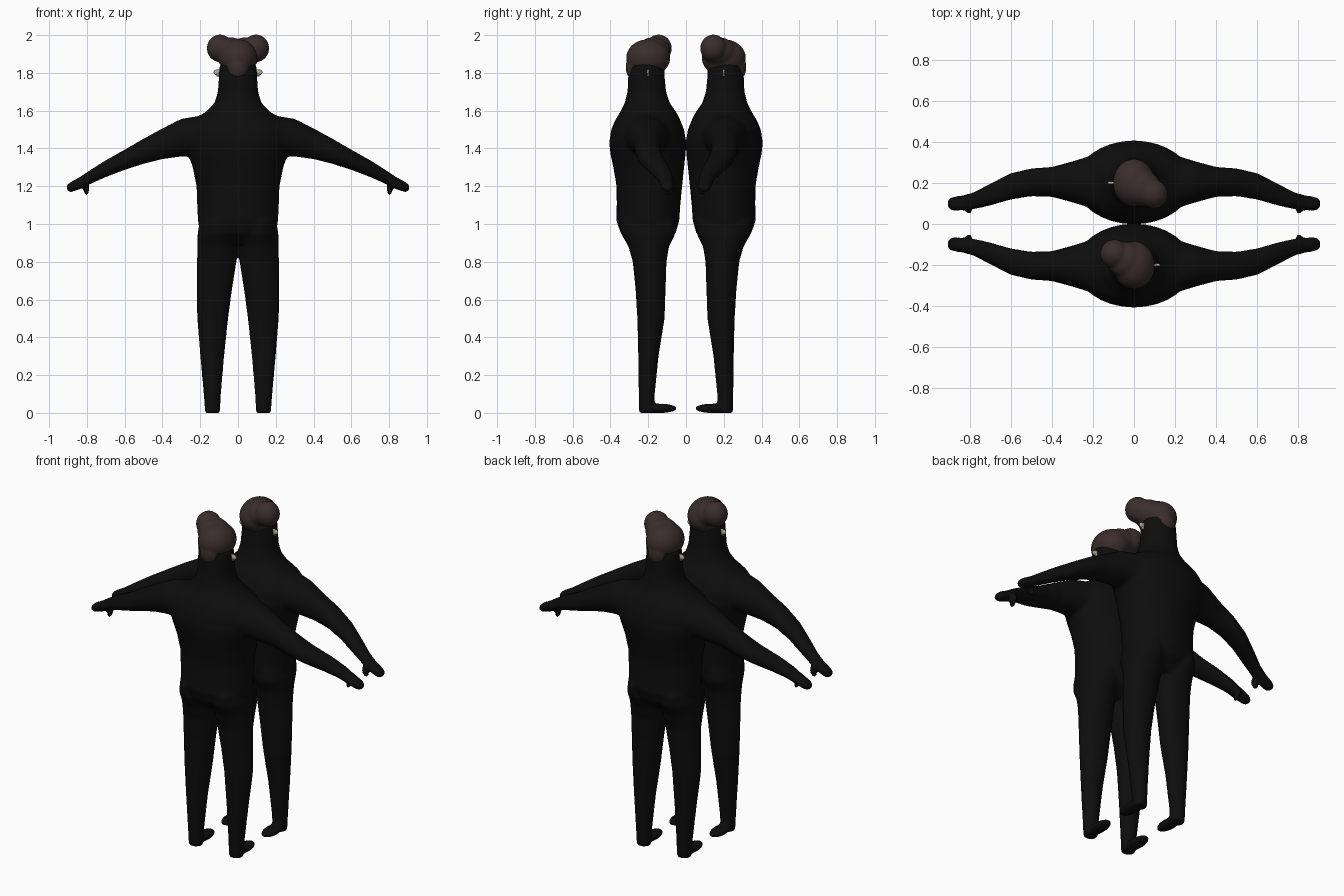
import bpy, bmesh, math
from mathutils import Matrix, Vector


def material(name, rgb):
    m = bpy.data.materials.new(name)
    m.diffuse_color = (*rgb, 1)
    return m


BLACK = material("black cloth", (0.004, 0.004, 0.004))
BROWN = material("dark brown hair", (0.043, 0.026, 0.026))
PALE = material("pale gold", (0.48, 0.44, 0.33))


def loft(bm, rings, axis, n=32):
    """Skin ellipses: (position, centre a, centre b, radius a, radius b) along z or x."""
    loops = []
    for p, ca, cb, ra, rb in rings:
        loop = []
        for i in range(n):
            t = 2 * math.pi * i / n
            a, b = ca + ra * math.cos(t), cb + rb * math.sin(t)
            loop.append(bm.verts.new((a, b, p) if axis == "z" else (p, a, b)))
        loops.append(loop)
    for l0, l1 in zip(loops, loops[1:]):
        for i in range(n):
            j = (i + 1) % n
            bm.faces.new((l0[i], l0[j], l1[j], l1[i]))
    bm.faces.new(loops[0][::-1])
    bm.faces.new(loops[-1])


def ball(bm, centre, radii, rot=Matrix()):
    mat = Matrix.Translation(centre) @ rot @ Matrix.Diagonal((*radii, 1))
    bmesh.ops.create_uvsphere(bm, u_segments=32, v_segments=20, radius=1, matrix=mat)


def finish(bm, name, mat, voxel=0, smooth=0):
    bmesh.ops.recalc_face_normals(bm, faces=bm.faces)
    mesh = bpy.data.meshes.new(name)
    for f in bm.faces:
        f.smooth = True
    bm.to_mesh(mesh)
    bm.free()
    mesh.materials.append(mat)
    ob = bpy.data.objects.new(name, mesh)
    bpy.context.collection.objects.link(ob)
    if voxel:
        r = ob.modifiers.new("fuse", "REMESH")
        r.mode, r.voxel_size, r.use_smooth_shade = "VOXEL", voxel, True
        s = ob.modifiers.new("soften", "SMOOTH")
        s.factor, s.iterations = 0.5, smooth
    return ob


# Torso, neck and head: z, back y, front y, half width
TORSO = [(0.89, -0.28, -0.12, 0.14), (0.95, -0.345, -0.055, 0.2),
         (1.02, -0.37, -0.035, 0.213), (1.1, -0.367, -0.03, 0.216),
         (1.2, -0.368, -0.02, 0.22), (1.3, -0.385, -0.01, 0.24),
         (1.37, -0.4, -0.002, 0.265), (1.43, -0.407, 0.002, 0.285),
         (1.5, -0.396, -0.01, 0.285), (1.55, -0.375, -0.03, 0.25),
         (1.59, -0.35, -0.05, 0.175), (1.64, -0.325, -0.085, 0.125),
         (1.7, -0.31, -0.105, 0.107), (1.78, -0.306, -0.113, 0.101),
         (1.83, -0.302, -0.115, 0.099), (1.87, -0.285, -0.125, 0.083),
         (1.91, -0.25, -0.16, 0.05)]
# Leg: z, inner x, outer x, back y, front y
LEG = [(0.0, 0.095, 0.175, -0.25, -0.17), (0.1, 0.09, 0.182, -0.251, -0.165),
       (0.3, 0.073, 0.2, -0.253, -0.145), (0.5, 0.052, 0.216, -0.258, -0.113),
       (0.65, 0.032, 0.218, -0.267, -0.108), (0.8, 0.008, 0.217, -0.282, -0.103),
       (0.88, 0.0, 0.215, -0.305, -0.09), (0.95, 0.0, 0.214, -0.345, -0.055),
       (1.02, 0.02, 0.2, -0.35, -0.06)]
# Arm: x, centre y, centre z, radius y, radius z
ARM = [(0.12, -0.2, 1.46, 0.13, 0.1), (0.22, -0.205, 1.465, 0.125, 0.105),
       (0.3, -0.205, 1.457, 0.1, 0.1), (0.4, -0.205, 1.425, 0.073, 0.082),
       (0.5, -0.203, 1.385, 0.068, 0.067), (0.6, -0.183, 1.34, 0.065, 0.054),
       (0.7, -0.143, 1.293, 0.054, 0.045), (0.78, -0.113, 1.25, 0.042, 0.038),
       (0.84, -0.102, 1.215, 0.037, 0.033), (0.885, -0.098, 1.196, 0.035, 0.028),
       (0.908, -0.098, 1.19, 0.02, 0.016)]

bm = bmesh.new()
loft(bm, [(z, 0, (b + f) / 2, w, (f - b) / 2) for z, b, f, w in TORSO], "z")
for s in (-1, 1):
    loft(bm, [(z, s * (i + o) / 2, (b + f) / 2, (o - i) / 2, (f - b) / 2)
              for z, i, o, b, f in LEG], "z")
    loft(bm, [(s * x, *rest) for x, *rest in ARM], "x")
    # foot and thumb
    ball(bm, (s * 0.135, -0.135, 0.024), (0.043, 0.09, 0.025))
    ball(bm, (s * 0.803, -0.075, 1.188), (0.017, 0.02, 0.042),
         Matrix.Rotation(-0.5, 4, "X"))
body = finish(bm, "body", BLACK, 0.009, 8)

# Swept hair: cap, nape, side quiff and the bridge between them
bm = bmesh.new()
ball(bm, (0, -0.2, 1.88), (0.102, 0.117, 0.098))
ball(bm, (0, -0.27, 1.83), (0.058, 0.05, 0.07))
ball(bm, (-0.04, -0.175, 1.91), (0.09, 0.09, 0.078))
ball(bm, (-0.095, -0.145, 1.93), (0.07, 0.07, 0.073))
hair = finish(bm, "hair", BROWN, 0.007, 8)

# Earrings: a stud with a small flat drop on each side
bm = bmesh.new()
for s in (-1, 1):
    ball(bm, (s * 0.112, -0.2, 1.803), (0.017, 0.008, 0.015))
    bmesh.ops.create_cube(bm, size=1, matrix=Matrix.Translation(
        (s * 0.102, -0.2, 1.8)) @ Matrix.Diagonal((0.022, 0.012, 0.036, 1)))
earrings = finish(bm, "earrings", PALE)

# Second figure, turned to face the first
for ob in (body, hair, earrings):
    twin = ob.copy()
    twin.name = "facing_" + ob.name
    twin.rotation_euler.z = math.pi
    bpy.context.collection.objects.link(twin)
